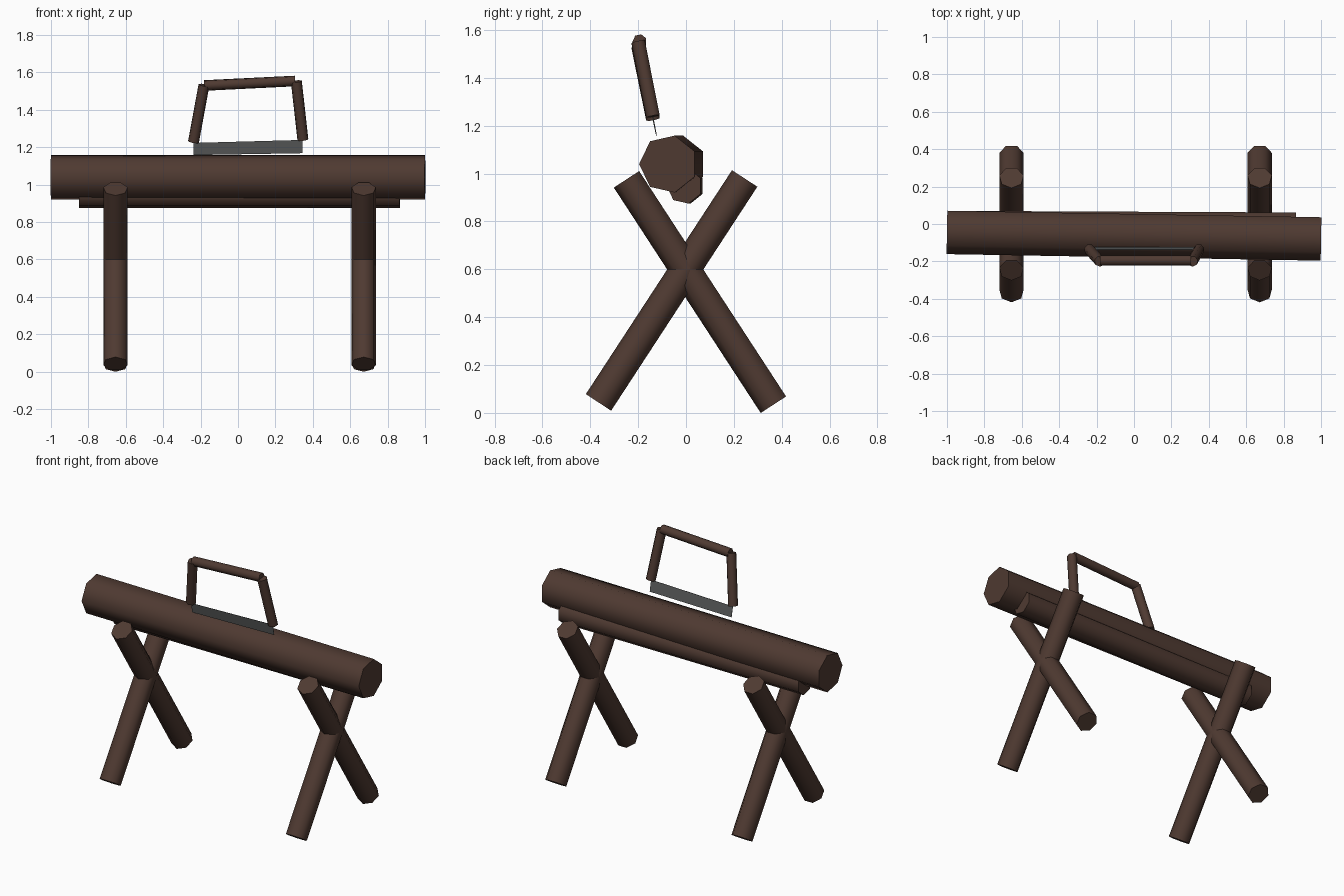
import bpy, bmesh, math
from mathutils import Vector

cube = bpy.data.objects.get("Cube")
if cube:
    bpy.data.objects.remove(cube, do_unlink=True)


def material(name, colour):
    mat = bpy.data.materials.new(name)
    mat.use_nodes = True
    mat.diffuse_color = colour
    mat.node_tree.nodes["Principled BSDF"].inputs["Base Color"].default_value = colour
    return mat


bark = material("dark brown wood", (0.078, 0.042, 0.031, 1))
steel = material("grey steel", (0.105, 0.11, 0.11, 1))


def finish(name, bm, mat):
    bmesh.ops.recalc_face_normals(bm, faces=bm.faces)
    mesh = bpy.data.meshes.new(name)
    bm.to_mesh(mesh)
    bm.free()
    mesh.materials.append(mat)
    obj = bpy.data.objects.new(name, mesh)
    bpy.context.collection.objects.link(obj)
    return obj


def pole(name, start, end, radius, sides=7):
    """Smooth seven-sided pole between two points, one edge turned to the front."""
    start, end = Vector(start), Vector(end)
    axis = (end - start).normalized()
    front = Vector((0, -1, 0))
    u = (front - axis * front.dot(axis)).normalized()
    v = axis.cross(u)
    bm = bmesh.new()
    rings = []
    for centre in (start, end):
        ring = []
        for i in range(sides):
            a = math.tau * i / sides
            ring.append(bm.verts.new(centre + radius * (u * math.cos(a) + v * math.sin(a))))
        rings.append(ring)
        bm.faces.new(ring)
    low, high = rings
    for i in range(sides):
        j = (i + 1) % sides
        bm.faces.new((low[i], low[j], high[j], high[i]))
    obj = finish(name, bm, bark)
    bpy.ops.object.select_all(action="DESELECT")
    obj.select_set(True)
    bpy.context.view_layer.objects.active = obj
    bpy.ops.object.shade_smooth_by_angle(angle=math.radians(60))


# Log being sawn and the rail under it
pole("log", (-1, -0.039, 1.04), (1, -0.074, 1.04), 0.122)
pole("support_rail", (-0.85, 0.002, 0.948), (0.865, -0.006, 0.948), 0.075)

# Crossed legs at both ends
for side, x in (("right", -0.655), ("left", 0.672)):
    pole(side + "_leg_leaning_back", (x, -0.363, 0.042), (x, 0.248, 0.978), 0.0665)
    pole(side + "_leg_leaning_forward", (x, 0.368, 0.036), (x, -0.246, 0.978), 0.0665)

# Saw frame
pole("saw_right_post", (-0.238, -0.137, 1.228), (-0.182, -0.199, 1.532), 0.03)
pole("saw_left_post", (0.347, -0.137, 1.24), (0.312, -0.199, 1.552), 0.03)
pole("saw_top_bar", (-0.18, -0.194, 1.53), (0.305, -0.194, 1.554), 0.029)

# Saw blade: a thin leaning plate
bm = bmesh.new()
plate = [(-0.238, -0.124, 1.158), (0.345, -0.124, 1.168),
         (0.345, -0.138, 1.239), (-0.238, -0.138, 1.223)]
front = [bm.verts.new((x, y - 0.001, z)) for x, y, z in plate]
back = [bm.verts.new((x, y + 0.001, z)) for x, y, z in plate]
bm.faces.new(front)
bm.faces.new(back[::-1])
for i in range(4):
    j = (i + 1) % 4
    bm.faces.new((front[i], front[j], back[j], back[i]))
finish("saw_blade", bm, steel)
